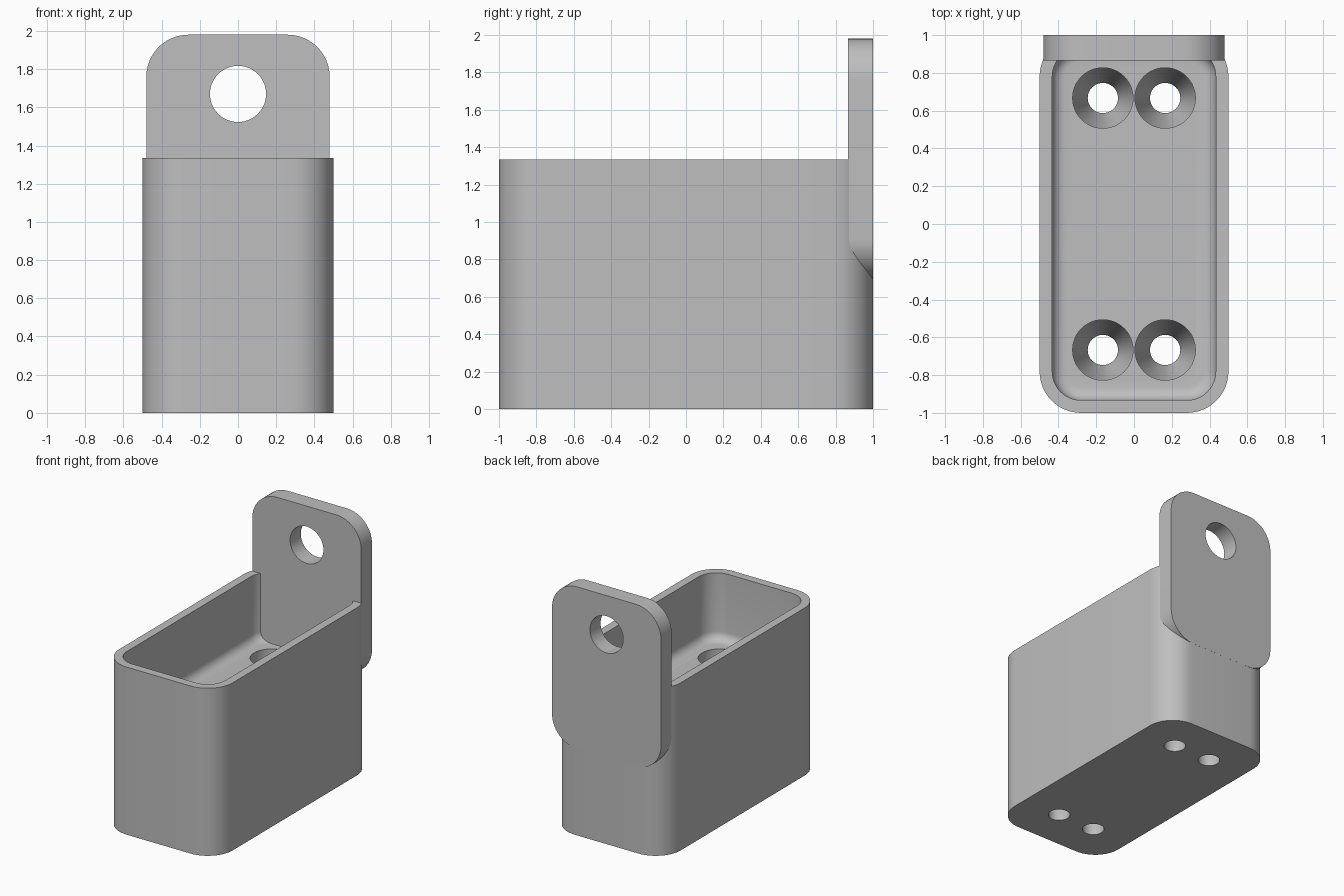
import bpy, bmesh
from math import sin, cos, pi, radians
from mathutils import Matrix, Vector

cube = bpy.data.objects.get("Cube")
if cube:
    bpy.data.objects.remove(cube, do_unlink=True)

grey = bpy.data.materials.new("plain grey")
grey.use_nodes = True
colour = (0.52, 0.52, 0.52, 1)
grey.diffuse_color = colour
grey.node_tree.nodes["Principled BSDF"].inputs["Base Color"].default_value = colour


def rounded(hx, hy, r, z, steps=12):
    """Rounded rectangle outline at height z; a circle when r equals both half sizes."""
    points = []
    for quarter, (sx, sy) in enumerate([(1, 1), (-1, 1), (-1, -1), (1, -1)]):
        for i in range(steps + 1):
            a = (quarter + i / steps) * pi / 2
            points.append(Vector((sx * (hx - r) + r * cos(a), sy * (hy - r) + r * sin(a), z)))
    return points


def loft(name, rings, matrix=Matrix()):
    """Solid skinned through matching outlines, capped at both ends."""
    bm = bmesh.new()
    loops = [[bm.verts.new(p) for p in ring] for ring in rings]
    n = len(loops[0])
    for low, high in zip(loops, loops[1:]):
        for i in range(n):
            j = (i + 1) % n
            bm.faces.new((low[i], low[j], high[j], high[i]))
    bm.faces.new(loops[0][::-1])
    bm.faces.new(loops[-1])
    bmesh.ops.remove_doubles(bm, verts=bm.verts, dist=1e-5)
    bmesh.ops.recalc_face_normals(bm, faces=bm.faces)
    bm.transform(matrix)
    mesh = bpy.data.meshes.new(name)
    bm.to_mesh(mesh)
    bm.free()
    mesh.materials.append(grey)
    obj = bpy.data.objects.new(name, mesh)
    bpy.context.collection.objects.link(obj)
    return obj


def activate(obj):
    bpy.ops.object.select_all(action='DESELECT')
    obj.select_set(True)
    bpy.context.view_layer.objects.active = obj


def cut(target, cutter):
    mod = target.modifiers.new("cut", 'BOOLEAN')
    mod.operation = 'DIFFERENCE'
    mod.solver = 'EXACT'
    mod.object = cutter
    activate(target)
    bpy.ops.object.modifier_apply(modifier=mod.name)
    bpy.data.objects.remove(cutter, do_unlink=True)


def circle(r, z):
    return rounded(r, r, r, z)


# Box body
height, floor = 1.335, 0.80
body = loft("box_body", [rounded(0.5, 1, 0.22, 0), rounded(0.5, 1, 0.22, height)])

# Cavity with a filleted floor
fillet = 0.07
rings = []
for k in range(7):
    a = k / 6 * pi / 2
    inset = fillet * (1 - sin(a))
    rings.append(rounded(0.433 - inset, 0.933 - inset, 0.153 - inset, floor + fillet * (1 - cos(a))))
rings.append(rounded(0.433, 0.933, 0.153, height + 0.2))
cut(body, loft("cavity_cutter", rings))

# Four countersunk screw holes
for x in (-0.165, 0.165):
    for y in (-0.667, 0.667):
        hole = loft("screw_hole_cutter",
                    [circle(0.08, -0.1), circle(0.08, 0.06), circle(0.16, 0.2), circle(0.16, 1)],
                    Matrix.Translation((x, y, 0)))
        cut(body, hole)

# Hanging plate with rounded corners, standing at the back
bottom, top = 0.69, 1.98
upright = Matrix.Translation((0, 1.0005, (bottom + top) / 2)) @ Matrix.Rotation(radians(90), 4, 'X')
plate = loft("hanging_plate",
             [rounded(0.48, (top - bottom) / 2, 0.22, z) for z in (0, 0.135)], upright)

# Hanging hole
upright_hole = Matrix.Translation((0, 1, 1.67)) @ Matrix.Rotation(radians(90), 4, 'X')
cut(plate, loft("hanging_hole_cutter", [circle(0.147, -0.2), circle(0.147, 0.4)], upright_hole))

for obj in (body, plate):
    activate(obj)
    bpy.ops.object.shade_smooth_by_angle(angle=radians(30))
